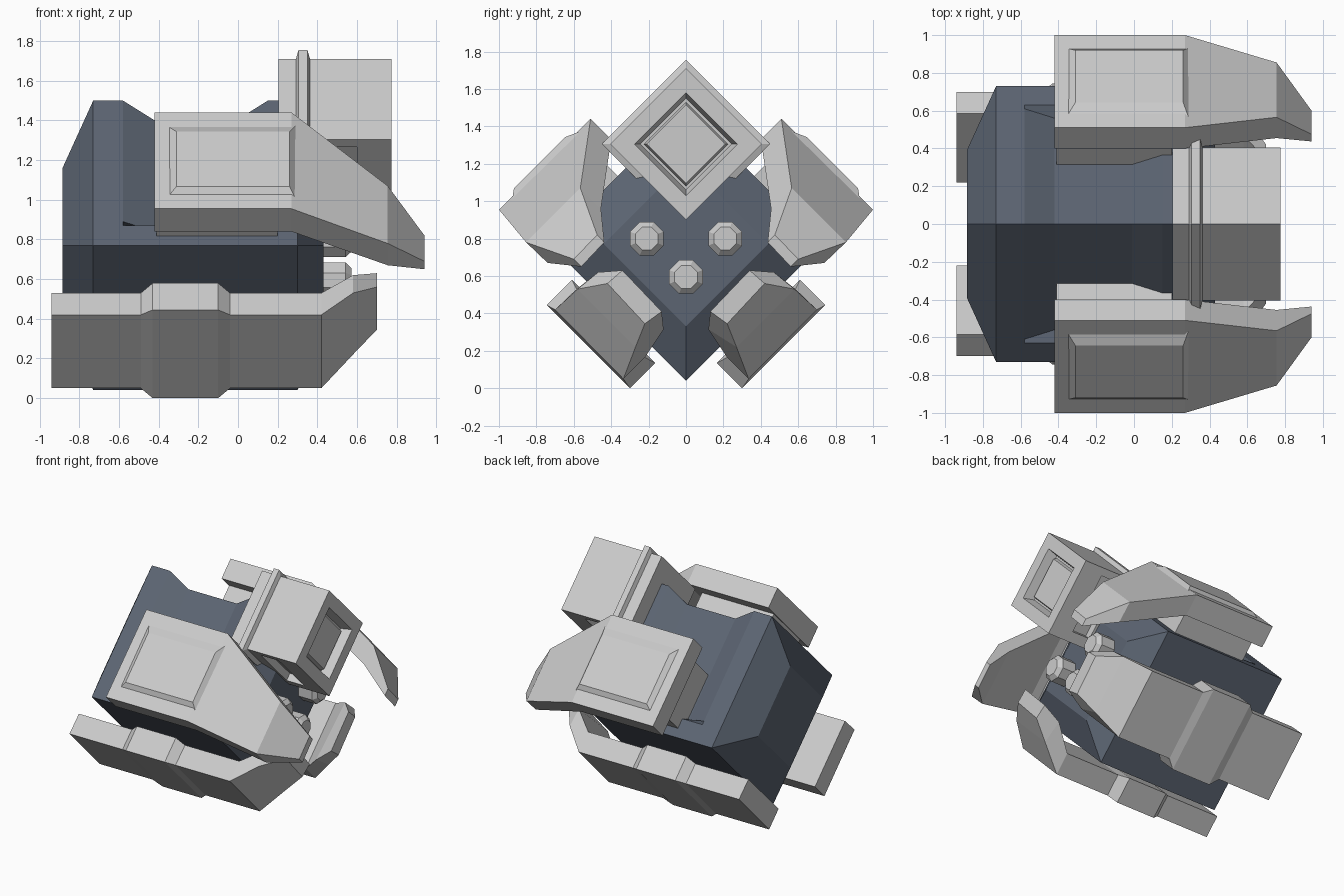
import bpy, bmesh, math
from mathutils import Vector

if "Cube" in bpy.data.objects:
    bpy.data.objects.remove(bpy.data.objects["Cube"])

R2 = math.sqrt(0.5)


def loft(name, loops, mat=None):
    """Skin a chain of equal-length 3D loops and cap both ends."""
    bm = bmesh.new()
    rings = [[bm.verts.new(p) for p in lp] for lp in loops]
    n = len(rings[0])
    for a, b in zip(rings, rings[1:]):
        for i in range(n):
            j = (i + 1) % n
            bm.faces.new((a[i], a[j], b[j], b[i]))
    bm.faces.new(rings[0])
    bm.faces.new(rings[-1])
    bmesh.ops.recalc_face_normals(bm, faces=bm.faces)
    me = bpy.data.meshes.new(name)
    bm.to_mesh(me)
    bm.free()
    ob = bpy.data.objects.new(name, me)
    bpy.context.collection.objects.link(ob)
    if mat:
        me.materials.append(mat)
    return ob


def at_x(x, pts, s=1):
    return [(x, s * y, z) for y, z in pts]


def diamond(x, h, zc):
    return at_x(x, [(0, zc + h), (h, zc), (0, zc - h), (-h, zc)])


def box_section(x, n0, n1, u0, u1, s, zc=0.77, down=False):
    """Rectangle on a 45 degree face: n is outward, u runs across the face."""
    k = -1 if down else 1
    return at_x(x, [((n + u) * R2, zc + k * (n - u) * R2)
                    for n, u in ((n1, u0), (n1, u1), (n0, u1), (n0, u0))], s)


blue = bpy.data.materials.new("dark_blue")
blue.diffuse_color = (0.107, 0.13, 0.17, 1)
blue.use_nodes = True
blue.node_tree.nodes["Principled BSDF"].inputs["Base Color"].default_value = blue.diffuse_color

# Body: diamond prism with tapered ends and a sunken saddle across the ridge
def body_section(x, h=0.73, drop=0.0):
    k, d = h / 0.73, drop / 2
    half = [(0.61 * k - d, 0.12 * k - d), (0.63 * k, 0.10 * k), (h, 0)]
    pts = [(0, h - drop)] + half + [(0, -h)] + [(-y, z) for y, z in reversed(half)]
    return at_x(x, [(y, z + 0.77) for y, z in pts])

loft("body", [body_section(-0.885, 0.39), body_section(-0.73), body_section(-0.58),
              body_section(-0.42, drop=0.10), body_section(-0.01, drop=0.10),
              body_section(0.15), body_section(0.30), body_section(0.43, 0.44)], blue)

for s, side in ((-1, "front"), (1, "back")):
    # Upper armour plate with drooping nose
    box = [(0.51, 1.44), (1.0, 0.955), (0.885, 0.84), (0.40, 1.33)]
    loft(f"upper_plate_{side}", [
        at_x(-0.42, box, s), at_x(0.27, box, s),
        at_x(0.755, [(0.565, 1.07), (0.855, 0.78), (0.74, 0.67), (0.455, 0.96)], s),
        at_x(0.94, [(0.475, 0.82), (0.60, 0.69), (0.56, 0.65), (0.437, 0.78)], s)])

    # Raised panel on the upper plate
    def face_rect(x0, x1, u0, u1, n):
        return [(x, s * (n + u) * R2, 0.77 + (n - u) * R2)
                for x, u in ((x0, u0), (x1, u0), (x1, u1), (x0, u1))]
    loft(f"upper_plate_panel_{side}",
         [face_rect(-0.36, 0.29, -0.03, 0.49, 0.825),
          face_rect(-0.31, 0.26, 0.05, 0.44, 0.861)])

    # Bracket between body and upper plate
    loft(f"plate_bracket_{side}", [box_section(x, 0.40, 0.69, 0.0, 0.45, s)
                                   for x in (-0.41, 0.2)])

    # Lower skid with a hooked nose
    skid = [(0.70, 0.42), (0.585, 0.53), (0.22, 0.165), (0.335, 0.05)]
    loft(f"lower_skid_{side}", [
        at_x(-0.94, skid, s), at_x(0.42, skid, s),
        at_x(0.58, [(0.58, 0.53), (0.47, 0.62), (0.12, 0.315), (0.27, 0.22)], s),
        at_x(0.70, [(0.42, 0.56), (0.34, 0.63), (0.13, 0.41), (0.22, 0.345)], s)])

    # Band around the skid
    band = [(0.745, 0.445), (0.61, 0.58), (0.165, 0.135), (0.30, 0.0)]
    loft(f"skid_band_{side}", [at_x(-0.49, skid, s), at_x(-0.43, band, s),
                               at_x(-0.10, band, s), at_x(-0.04, skid, s)])

# Head block with a recessed end panel
head = loft("head_block", [diamond(x, h, 1.305) for x, h in (
    (0.205, 0.405), (0.775, 0.405), (0.775, 0.275), (0.70, 0.245),
    (0.70, 0.225), (0.73, 0.21))])

# Slots in the underside of the head
for s, side in ((-1, "front"), (1, "back")):
    cutter = loft(f"slot_cutter_{side}", [
        box_section(x, 0.23, 0.34, -0.21, 0.23, s, 1.305, True) for x in (0.45, 0.60)])
    cutter.hide_render = True
    cutter.hide_viewport = True
    mod = head.modifiers.new(f"slot_{side}", 'BOOLEAN')
    mod.operation = 'DIFFERENCE'
    mod.object = cutter

# Flange around the head
loft("head_flange", [diamond(x, h, 1.305) for x, h in (
    (0.285, 0.38), (0.305, 0.45), (0.35, 0.45), (0.37, 0.38))])

# Octagonal knobs on the body end
for i, (y, z) in enumerate(((-0.21, 0.80), (0.21, 0.80), (0, 0.595))):
    def ring(x, r):
        return [(x, y + r * math.cos(a), z + r * math.sin(a))
                for a in (math.pi * (2 * k + 1) / 8 for k in range(8))]
    loft(f"knob_{i + 1}", [ring(0.40, 0.097), ring(0.543, 0.097), ring(0.572, 0.066)])
